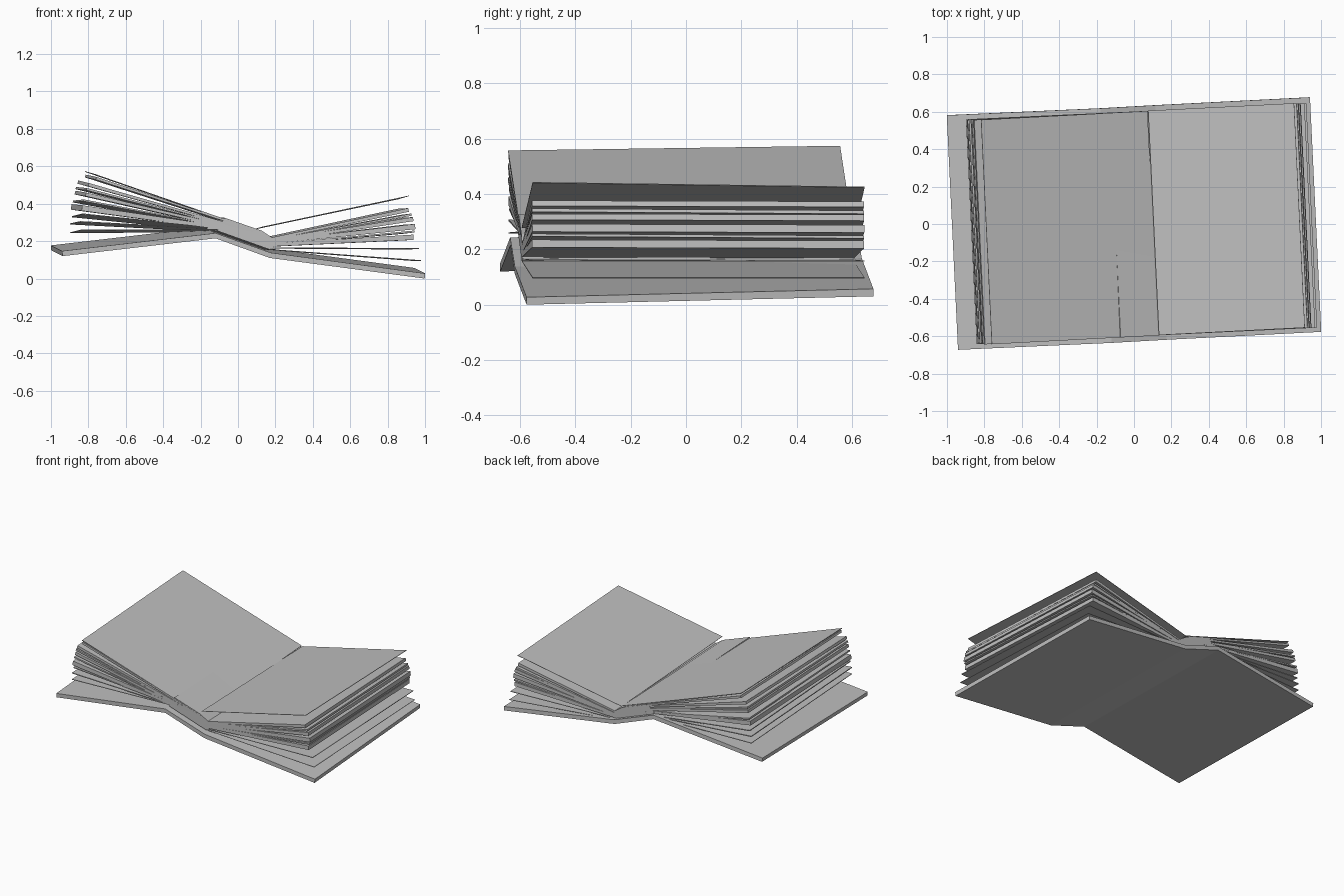
import bpy
import bmesh
from mathutils import Vector

cube = bpy.data.objects.get("Cube")
if cube:
    bpy.data.objects.remove(cube, do_unlink=True)

grey = bpy.data.materials.new("plain grey")
grey.use_nodes = True
COLOUR = (0.52, 0.52, 0.52, 1)
grey.diffuse_color = COLOUR
grey.node_tree.nodes["Principled BSDF"].inputs["Base Color"].default_value = COLOUR

YAW = 0.048


def extrude_profile(name, profile, half, roll):
    """Sweep an x-z outline along a slightly turned and rolled book axis."""
    axis = Vector((-YAW, 1, roll)) * half
    mid = [Vector((x, YAW * x - roll * (z - 0.2), z)) for x, z in profile]
    bm = bmesh.new()
    front = [bm.verts.new(p - axis) for p in mid]
    back = [bm.verts.new(p + axis) for p in mid]
    bm.faces.new(front)
    bm.faces.new(back[::-1])
    count = len(mid)
    for i in range(count):
        j = (i + 1) % count
        bm.faces.new((front[i], back[i], back[j], front[j]))
    bmesh.ops.recalc_face_normals(bm, faces=bm.faces)
    mesh = bpy.data.meshes.new(name)
    bm.to_mesh(mesh)
    bm.free()
    mesh.materials.append(grey)
    obj = bpy.data.objects.new(name, mesh)
    bpy.context.collection.objects.link(obj)
    return obj


def sheet(name, inner, outer, thick, roll):
    """One page or bundle, thinner towards the spine."""
    a, b = Vector(inner), Vector(outer)
    d = (b - a).normalized()
    up = Vector((-d.y, d.x))
    if up.y < 0:
        up = -up
    profile = [a, b, b + up * thick, a + up * thick * 0.6]
    extrude_profile(name, profile, 0.6, roll)


# Cover: two boards and the sloping spine in one folded profile
extrude_profile("cover", [
    (-0.968, 0.135), (-0.15, 0.23), (0.14, 0.125), (0.968, 0.015),
    (0.971, 0.042), (0.145, 0.153), (-0.15, 0.258), (-0.971, 0.162)],
    0.627, 0.024)

# Bound block of paper over the spine
extrude_profile("page_block", [
    (-0.14, 0.255), (0.14, 0.155), (0.16, 0.16), (0.16, 0.215),
    (0.1, 0.255), (-0.1, 0.325)], 0.6, 0.0)

# Fanned pages: outer x, outer z, thickness, roll
left_pages = [
    (-0.87, 0.250, 0.004, -0.012), (-0.87, 0.295, 0.006, -0.010),
    (-0.86, 0.335, 0.006, -0.012), (-0.865, 0.365, 0.030, 0.005),
    (-0.855, 0.410, 0.010, -0.005), (-0.845, 0.445, 0.020, 0.008),
    (-0.84, 0.475, 0.012, 0.005), (-0.83, 0.500, 0.018, 0.012),
    (-0.79, 0.535, 0.015, 0.010), (-0.79, 0.562, 0.004, 0.014)]
right_pages = [
    (0.95, 0.095, 0.003, 0.000), (0.94, 0.157, 0.004, -0.003),
    (0.91, 0.205, 0.028, -0.003), (0.915, 0.243, 0.010, -0.006),
    (0.92, 0.262, 0.028, -0.003), (0.91, 0.305, 0.022, -0.003),
    (0.90, 0.332, 0.012, -0.006), (0.885, 0.355, 0.020, -0.003)]


def fan(side, pages, low, high):
    low, high = Vector(low), Vector(high)
    for i, (x, z, thick, roll) in enumerate(pages):
        inner = low.lerp(high, i / (len(pages) - 1))
        sheet(f"{side}_page_{i + 1}", inner, (x, z), thick, roll)


fan("left", left_pages, (-0.12, 0.255), (0.1, 0.255))
fan("right", right_pages, (0.15, 0.155), (0.15, 0.205))

# Loose top page standing open on the left hand side of the book
sheet("right_top_page", (0.105, 0.268), (0.885, 0.432), 0.003, -0.014)
